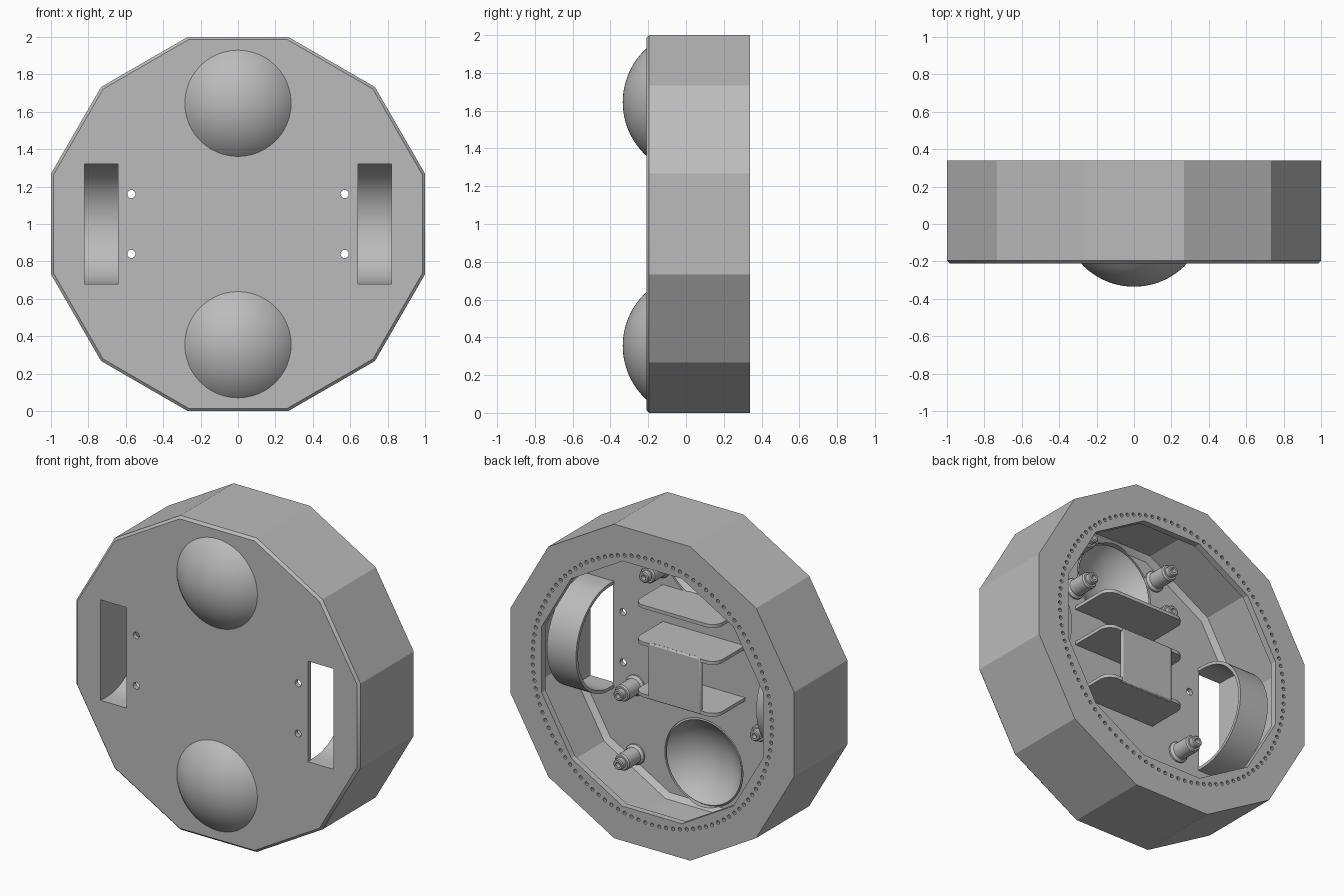
import bpy
import bmesh
from math import sin, cos, pi, radians, asin, sqrt
from mathutils import Vector

cube = bpy.data.objects.get("Cube")
if cube:
    bpy.data.objects.remove(cube, do_unlink=True)

MID = 1.0                      # height of the centre
FLOOR_OUT, FLOOR_IN, BACK = -0.21, -0.18, 0.34

gray = bpy.data.materials.new("plain gray")
gray.use_nodes = True
gray.diffuse_color = (0.5, 0.5, 0.5, 1)
gray.node_tree.nodes["Principled BSDF"].inputs["Base Color"].default_value = (0.5, 0.5, 0.5, 1)


def finish(name, bm, smooth=True):
    bmesh.ops.recalc_face_normals(bm, faces=bm.faces[:])
    mesh = bpy.data.meshes.new(name)
    bm.to_mesh(mesh)
    bm.free()
    mesh.materials.append(gray)
    obj = bpy.data.objects.new(name, mesh)
    bpy.context.collection.objects.link(obj)
    if smooth:
        shade(obj)
    return obj


def shade(obj):
    bpy.ops.object.select_all(action='DESELECT')
    obj.select_set(True)
    bpy.context.view_layer.objects.active = obj
    bpy.ops.object.shade_smooth_by_angle(angle=radians(25))


def prism(bm, pts, axis, lo, hi):
    """Extrude a 2D outline along x (pts = y, z), y (x, z) or z (x, y)."""
    i = "xyz".index(axis)

    def place(p, d):
        c = list(p)
        c.insert(i, d)
        return Vector(c)
    a = [bm.verts.new(place(p, lo)) for p in pts]
    b = [bm.verts.new(place(p, hi)) for p in pts]
    bm.faces.new(a)
    bm.faces.new(b[::-1])
    for k in range(len(pts)):
        n = (k + 1) % len(pts)
        bm.faces.new((a[k], b[k], b[n], a[n]))


def lathe(bm, profile, sides, x=0, z=0, turn=0, closed=False):
    """Revolve (radius, y) points around the y direction."""
    rings = []
    for r, y in profile:
        if r == 0:
            rings.append([bm.verts.new((x, y, z))] * sides)
        else:
            angles = [turn + 2 * pi * k / sides for k in range(sides)]
            rings.append([bm.verts.new((x + r * cos(t), y, z + r * sin(t))) for t in angles])
    pairs = list(zip(rings, rings[1:]))
    if closed:
        pairs.append((rings[-1], rings[0]))
    for a, b in pairs:
        for k in range(sides):
            n = (k + 1) % sides
            quad = list(dict.fromkeys((a[k], a[n], b[n], b[k])))
            if len(quad) > 2:
                bm.faces.new(quad)


def rect(x0, x1, z0, z1):
    return [(x0, z0), (x1, z0), (x1, z1), (x0, z1)]


def circle(x, z, r, sides):
    return [(x + r * cos(2 * pi * k / sides), z + r * sin(2 * pi * k / sides)) for k in range(sides)]


# Twelve-sided shell: front floor, outer wall and inward rear lip
wall = [(0, FLOOR_OUT), (0.985, FLOOR_OUT), (1, FLOOR_OUT + 0.015), (1, BACK),
        (0.78, BACK), (0.78, 0.3), (0.93, 0.3), (0.93, -0.15), (0.9, FLOOR_IN), (0, FLOOR_IN)]
bm = bmesh.new()
lathe(bm, [(a / cos(pi / 12), y) for a, y in wall], 12, z=MID, turn=pi / 12)
shell = finish("shell", bm, smooth=False)

# Cutter for wheel slots, screw holes, dome openings and the ring of lip holes
DOME_Z, DOME_R = 0.645, 0.285
bm = bmesh.new()
for s in (-1, 1):
    prism(bm, rect(s * 0.64, s * 0.82, MID - 0.32, MID + 0.32), "y", -0.3, -0.1)
    prism(bm, circle(0, MID + s * DOME_Z, DOME_R - 0.01, 48), "y", -0.3, -0.1)
    for dz in (-0.16, 0.16):
        prism(bm, circle(s * 0.57, MID + dz, 0.022, 16), "y", -0.3, -0.1)
HOLES = 108
for k in range(HOLES):
    t = 2 * pi * k / HOLES
    prism(bm, circle(0.843 * cos(t), MID + 0.843 * sin(t), 0.012, 8), "y", 0.28, 0.37)
cutter = finish("shell_cutter", bm, smooth=False)
cutter.hide_render = True

cut = shell.modifiers.new("openings", 'BOOLEAN')
cut.operation = 'DIFFERENCE'
cut.solver = 'EXACT'
cut.object = cutter
bpy.context.view_layer.update()
cut_mesh = bpy.data.meshes.new_from_object(shell.evaluated_get(bpy.context.evaluated_depsgraph_get()))
shell.modifiers.clear()
shell.data = cut_mesh
bpy.data.objects.remove(cutter, do_unlink=True)
shade(shell)


# Hollow domes bulging from the front
def cap(r, y, height, steps=12):
    """Arc from the rim to the tip of a spherical cap."""
    big = (r * r + height * height) / (2 * height)
    top = asin(r / big)
    drop = sqrt(big * big - r * r)
    return [(big * sin(top * (1 - k / steps)) if k < steps else 0,
             y + drop - big * cos(top * (1 - k / steps))) for k in range(steps + 1)]


for name, s in (("upper_dome", 1), ("lower_dome", -1)):
    bm = bmesh.new()
    outer = cap(DOME_R, FLOOR_OUT + 0.001, 0.126)
    inner = cap(DOME_R - 0.02, FLOOR_IN - 0.001, 0.131)
    lathe(bm, outer[::-1] + inner, 48, z=MID + s * DOME_Z)
    finish(name, bm)


# Wheel wells: an arched cover, open inward and closed outward
def arch(r, steps=32):
    curve = [(-0.14 + r * sin(pi * k / steps), MID + r * cos(pi * k / steps)) for k in range(steps + 1)]
    return [(-0.195, MID + r)] + curve + [(-0.195, MID - r)]


for side, s in (("left", 1), ("right", -1)):
    bm = bmesh.new()
    prism(bm, arch(0.34) + arch(0.32)[::-1], "x", s * 0.635, s * 0.825)
    finish(side + "_wheel_arch", bm)
    bm = bmesh.new()
    prism(bm, arch(0.34), "x", s * 0.82, s * 0.84)
    finish(side + "_wheel_arch_side", bm)

# Mounting posts with a narrower hollow tip
post = [(0.065, FLOOR_IN - 0.01), (0.065, -0.17), (0.052, -0.155), (0.052, -0.045), (0.045, -0.035),
        (0.034, -0.035), (0.034, -0.005), (0.028, 0), (0.016, 0), (0.016, -0.03), (0, -0.03)]
for row, (px, pz) in enumerate(((0.3, 0.79), (0.3, 0.52), (0.48, -0.28), (0.48, -0.72))):
    for side, s in (("left", 1), ("right", -1)):
        bm = bmesh.new()
        lathe(bm, post, 20, x=s * px, z=MID + pz)
        finish(f"{side}_post_{row + 1}", bm)

# Central rack: three shelves with rounded rear corners
W, DEPTH, R = 0.29, 0.115, 0.07
corner = [(W - R + R * cos(pi / 2 * k / 8), DEPTH - R + R * sin(pi / 2 * k / 8)) for k in range(9)]
outline = [(W, FLOOR_IN - 0.01)] + corner + [(-x, y) for x, y in corner[::-1]] + [(-W, FLOOR_IN - 0.01)]
for name, h in (("top_shelf", 0.4), ("middle_shelf", 0.165), ("bottom_shelf", -0.165)):
    bm = bmesh.new()
    prism(bm, outline, "z", MID + h - 0.011, MID + h + 0.011)
    finish(name, bm)

# Rear plate joining the two lower shelves
bm = bmesh.new()
prism(bm, rect(-0.186, 0.186, MID - 0.178, MID + 0.178), "y", DEPTH - 0.02, DEPTH + 0.003)
plate = finish("rack_back_plate", bm)
soft = plate.modifiers.new("soft_edges", 'BEVEL')
soft.width = 0.008
soft.segments = 2
